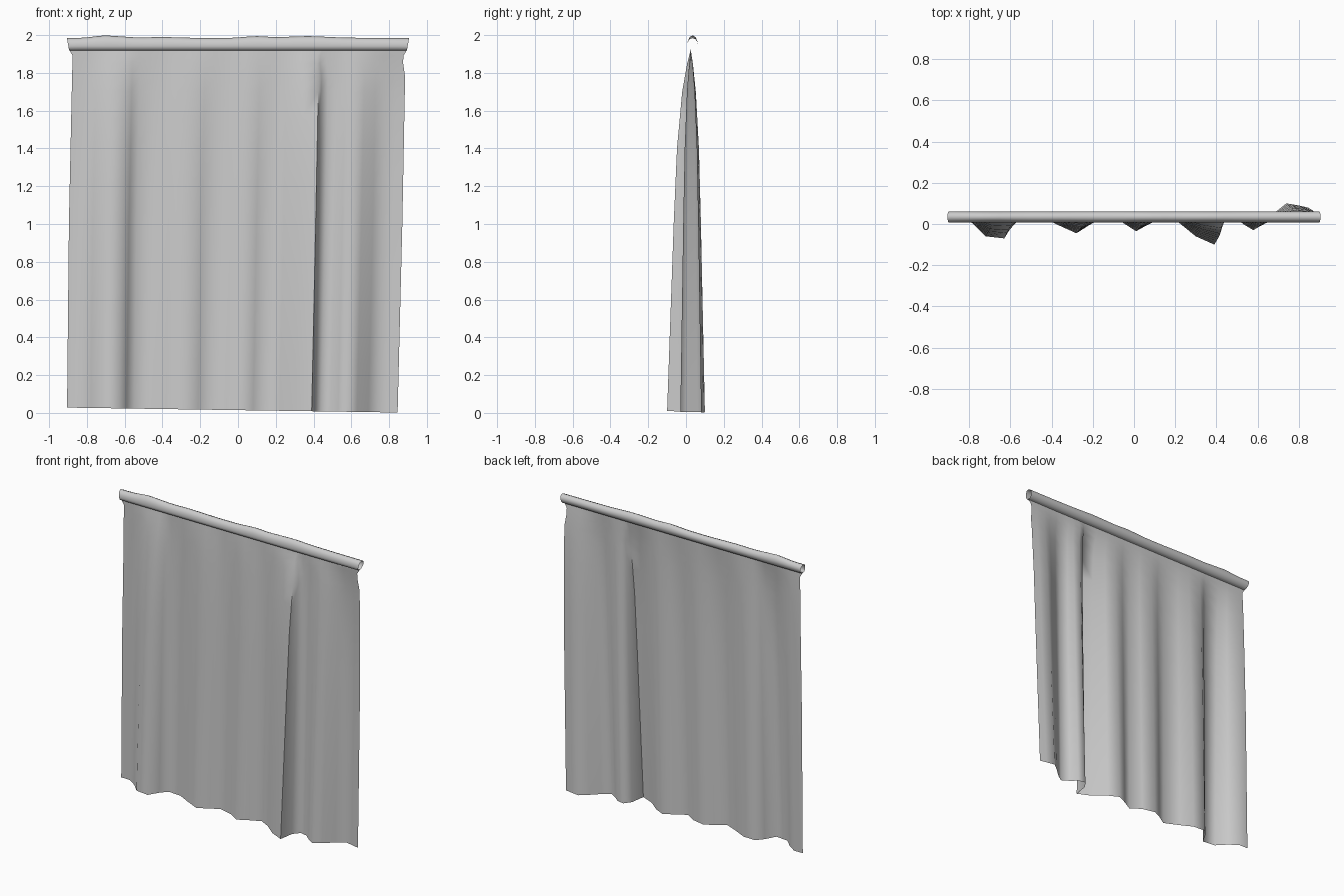
import bpy, bmesh, math

cube = bpy.data.objects.get("Cube")
if cube:
    bpy.data.objects.remove(cube)

cloth = bpy.data.materials.new("grey cloth")
cloth.use_nodes = True
GREY = (0.6, 0.6, 0.6, 1)
cloth.diffuse_color = GREY
cloth.node_tree.nodes["Principled BSDF"].inputs["Base Color"].default_value = GREY


def lerp(points, t):
    """Piecewise linear lookup in a list of (t, value) pairs."""
    for (a, va), (b, vb) in zip(points, points[1:]):
        if t <= b:
            return va + (vb - va) * max(0, t - a) / (b - a)
    return points[-1][1]


def grid_object(name, rows, closed=False):
    """Skin a list of equally long rows of points."""
    bm = bmesh.new()
    rings = [[bm.verts.new(p) for p in row] for row in rows]
    for r, s in zip(rings, rings[1:]):
        n = len(r)
        for i in range(n if closed else n - 1):
            j = (i + 1) % n
            bm.faces.new((r[i], s[i], s[j], r[j]))
    mesh = bpy.data.meshes.new(name)
    bm.to_mesh(mesh)
    bm.free()
    mesh.materials.append(cloth)
    obj = bpy.data.objects.new(name, mesh)
    bpy.context.collection.objects.link(obj)
    bpy.ops.object.select_all(action="DESELECT")
    bpy.context.view_layer.objects.active = obj
    obj.select_set(True)
    bpy.ops.object.shade_smooth_by_angle(angle=math.radians(80))
    return obj


CENTRE_Y = 0.025

# Fold line along the hem, as x and y
hem = [(-0.905, 0.04), (-0.84, 0.04), (-0.78, 0.0), (-0.72, -0.06), (-0.63, -0.07),
       (-0.59, 0.0), (-0.55, 0.045), (-0.46, 0.04), (-0.38, 0.0), (-0.28, -0.045),
       (-0.21, 0.0), (-0.15, 0.03), (-0.06, 0.01), (0.01, -0.035), (0.08, 0.005),
       (0.15, 0.04), (0.22, 0.005), (0.30, -0.06), (0.39, -0.1), (0.405, 0.0),
       (0.44, 0.045), (0.49, 0.035), (0.53, 0.0), (0.58, -0.03), (0.63, 0.005),
       (0.69, 0.06), (0.74, 0.1), (0.80, 0.09), (0.845, 0.08)]

# Fold depth and side outlines by height
depth = [(0, 1), (1, 0.72), (1.4, 0.58), (1.7, 0.36), (1.85, 0.15), (1.92, 0)]
left = [(0, -0.905), (1, -0.895), (1.8, -0.878), (1.9, -0.875), (1.925, -0.895)]
right = [(0, 0.845), (1, 0.87), (1.8, 0.885), (1.87, 0.87), (1.9, 0.878), (1.925, 0.897)]
heights = [0, 0.25, 0.5, 0.75, 1, 1.2, 1.4, 1.55, 1.7, 1.78, 1.85, 1.89, 1.925]

# Hanging sheet
rows = []
for h in heights:
    x0, x1 = lerp(left, h), lerp(right, h)
    row = []
    for x, y in hem:
        u = (x - hem[0][0]) / (hem[-1][0] - hem[0][0])
        lift = (0.028 - 0.026 * u) * (1 - h / 1.925)
        row.append((x0 + u * (x1 - x0),
                    CENTRE_Y + (y - CENTRE_Y) * lerp(depth, h), h + lift))
    rows.append(row)
grid_object("curtain_sheet", rows)

# Rod pocket: an open, slightly crumpled sleeve along the top
top_bumps = [(-0.9, 0.0), (-0.82, 0.0), (-0.71, 0.014), (-0.53, 0.002), (-0.4, 0.005),
             (-0.18, -0.001), (-0.03, 0.0), (0.09, 0.01), (0.2, 0.004), (0.38, 0.01),
             (0.55, 0.002), (0.7, 0.0), (0.9, -0.001)]
SEGMENTS, SIDES = 36, 10
rings = []
for i in range(SEGMENTS + 1):
    u = 2 * i / SEGMENTS - 1
    ring = []
    for k in range(SIDES):
        a = 2 * math.pi * k / SIDES + math.pi / 2
        c, s = math.cos(a), math.sin(a)
        x = u * (0.9 + 0.006 * s)
        y = CENTRE_Y + 0.01 + 0.027 * c - 0.01 * max(0, -s)
        z = 1.952 + 0.033 * s + max(0, s) * lerp(top_bumps, x)
        ring.append((x, y, z))
    rings.append(ring)
grid_object("rod_pocket", rings, closed=True)
